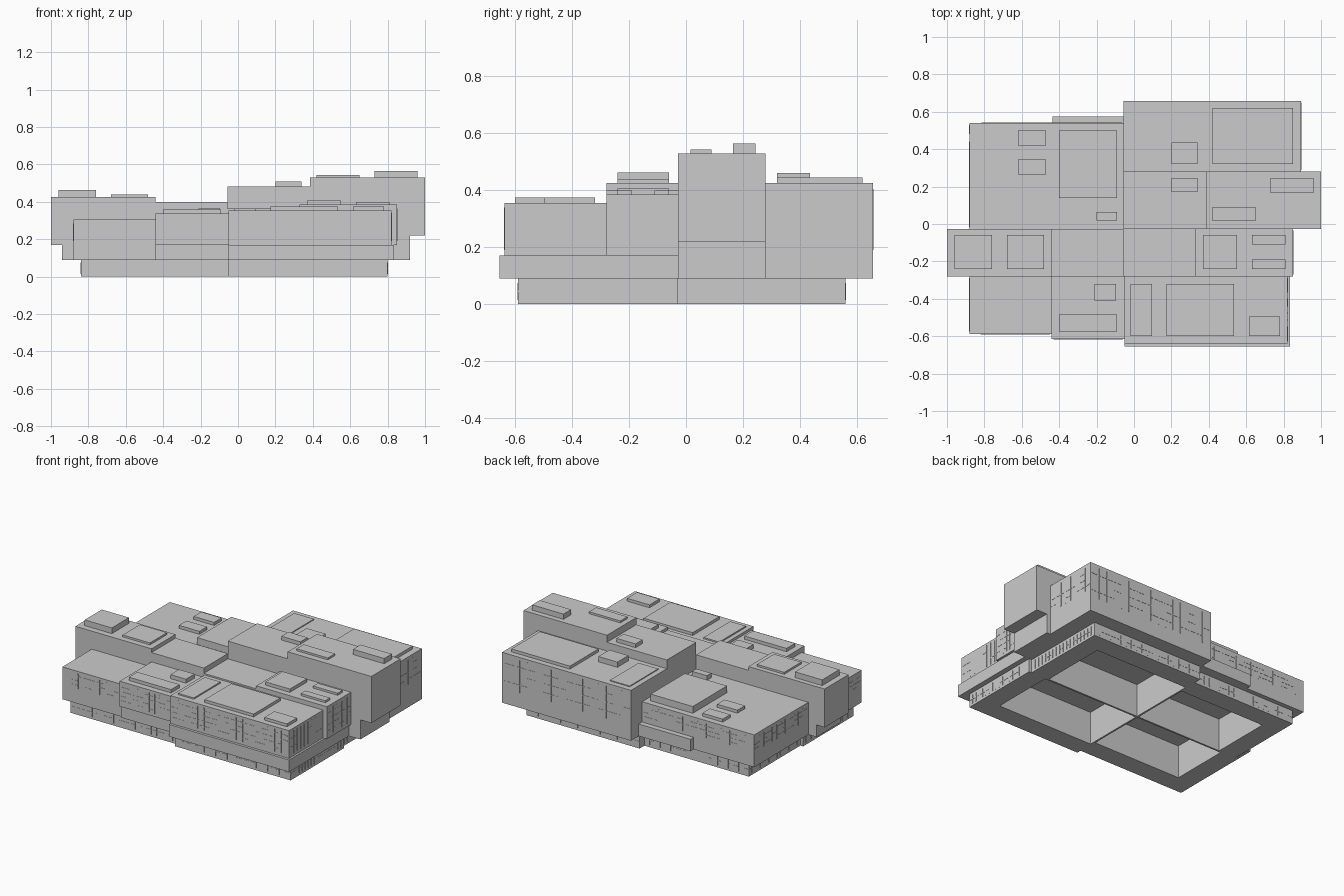
import bpy, bmesh, random
from mathutils import Vector
random.seed(4)

def add_box(bm, x0, x1, y0, y1, z0, z1):
    vs = bmesh.ops.create_cube(bm, size=1)['verts']
    for v in vs:
        v.co = Vector((x0 if v.co.x < 0 else x1,
                       y0 if v.co.y < 0 else y1,
                       z0 if v.co.z < 0 else z1))

def make(name, boxes):
    bm = bmesh.new()
    for b in boxes:
        add_box(bm, *b)
    me = bpy.data.meshes.new(name)
    bm.to_mesh(me)
    bm.free()
    ob = bpy.data.objects.new(name, me)
    bpy.context.collection.objects.link(ob)
    return ob

def facade(name, axis, pos, a0, a1, z0, z1, cols, rows):
    """Thin raised glazing bars on a wall facing along an axis."""
    t, d = 0.0025, 0.0015
    def bar(a, b, c, e):
        if axis == 'x':
            return (pos - d, pos + d, a, b, c, e)
        return (a, b, pos - d, pos + d, c, e)
    bars = []
    ca, cz = (a1 - a0) / cols, (z1 - z0) / rows
    for i in range(1, cols):
        a = a0 + i * ca
        bars.append(bar(a - t, a + t, z0 + 0.01, z1 - 0.01))
    for r in range(1, rows):
        for i in range(cols):
            if random.random() < 0.65:
                z = z0 + r * cz
                bars.append(bar(a0 + i * ca, a0 + (i + 1) * ca, z - t, z + t))
    make(name, bars)

# Hollow base: four open-bottomed quadrants, thick outer and thin inner walls
SX, SY, W, T, CEIL = -0.05, -0.03, 0.13, 0.006, 0.22
cutters = []
for name, ox, oy in [("front_right", 0.80, -0.59), ("front_left", -0.84, -0.56),
                     ("back_right", 0.78, 0.56), ("back_left", -0.82, 0.51)]:
    sx, sy = (1 if ox > 0 else -1), (1 if oy > 0 else -1)
    x0, x1 = sorted((SX, ox))
    y0, y1 = sorted((SY, oy))
    wx = sorted((ox, ox - sx * W))
    wy = sorted((oy, oy - sy * W))
    px = sorted((SX, SX + sx * T))
    py = sorted((SY, SY + sy * T))
    make("base_" + name, [(*wx, y0, y1, 0, 0.09), (x0, x1, *wy, 0, 0.09),
                          (*px, y0, y1, 0, 0.09), (x0, x1, *py, 0, 0.09)])
    cx = sorted((SX + sx * T, ox - sx * W))
    cy = sorted((SY + sy * T, oy - sy * W))
    cut = make("cavity_cutter_" + name, [(*cx, *cy, -0.1, CEIL)])
    cut.hide_render = True
    cut.hide_viewport = True
    cutters.append(cut)
    facade("base_side_bars_" + name, 'x', ox, y0, y1, 0.005, 0.085, 18, 2)
    facade("base_end_bars_" + name, 'y', oy, x0, x1, 0.005, 0.085, 20, 2)

# Podium and main blocks: x0, x1, y0, y1, z0, z1
M = -0.028
blocks = {
    "front_left_block": (-0.88, -0.44, -0.588, -0.28, 0.09, 0.305),
    "front_middle_podium": (-0.44, -0.05, -0.60, -0.28, 0.09, 0.17),
    "front_middle_block": (-0.44, -0.05, -0.615, -0.28, 0.17, 0.338),
    "front_right_podium": (-0.05, 0.835, -0.655, -0.28, 0.09, 0.17),
    "front_right_block": (-0.05, 0.822, -0.638, -0.28, 0.17, 0.355),
    "middle_podium": (-0.94, 0.835, -0.28, M, 0.09, 0.17),
    "left_wing": (-1.0, -0.44, -0.28, M, 0.17, 0.425),
    "middle_block": (-0.44, -0.055, -0.28, M, 0.17, 0.40),
    "middle_link": (-0.055, 0.33, -0.28, M, 0.17, 0.365),
    "right_wing": (0.33, 0.85, -0.28, M, 0.17, 0.385),
    "rear_podium": (-0.05, 0.92, M, 0.28, 0.09, 0.22),
    "tower_left": (-0.055, 0.385, M, 0.28, 0.22, 0.483),
    "tower_right": (0.385, 1.0, M, 0.28, 0.22, 0.53),
    "back_right_block": (-0.055, 0.893, 0.28, 0.657, 0.09, 0.425),
    "back_left_block": (-0.88, -0.055, M, 0.54, 0.09, 0.305),
    "back_ledge": (-0.435, -0.055, 0.54, 0.575, 0.09, 0.17),
}
for n, b in blocks.items():
    ob = make(n, [b])
    if b[4] < CEIL and n != "back_ledge":
        for c in cutters:
            m = ob.modifiers.new("cavity", 'BOOLEAN')
            m.operation, m.solver, m.object = 'DIFFERENCE', 'EXACT', c

# Rooftop boxes: x0, x1, y0, y1, roof level, top
roofs = [
    (-0.96, -0.76, -0.24, -0.06, 0.425, 0.463), (-0.68, -0.48, -0.24, -0.06, 0.425, 0.438),
    (-0.62, -0.47, 0.42, 0.50, 0.305, 0.325), (-0.62, -0.47, 0.265, 0.345, 0.305, 0.325),
    (-0.40, -0.09, 0.14, 0.50, 0.305, 0.35), (-0.20, -0.09, 0.02, 0.065, 0.305, 0.335),
    (-0.02, 0.125, 0.32, 0.62, 0.425, 0.431), (0.42, 0.85, 0.32, 0.62, 0.425, 0.445),
    (0.20, 0.34, 0.32, 0.435, 0.425, 0.46), (0.20, 0.34, 0.17, 0.245, 0.483, 0.508),
    (0.42, 0.65, 0.015, 0.09, 0.53, 0.543), (0.73, 0.96, 0.165, 0.245, 0.53, 0.565),
    (0.37, 0.55, -0.24, -0.06, 0.385, 0.407), (0.63, 0.81, -0.11, -0.06, 0.385, 0.399),
    (0.63, 0.81, -0.24, -0.19, 0.385, 0.399), (-0.02, 0.095, -0.60, -0.32, 0.355, 0.364),
    (0.175, 0.535, -0.60, -0.32, 0.355, 0.374), (0.615, 0.78, -0.60, -0.495, 0.355, 0.374),
    (-0.40, -0.09, -0.575, -0.485, 0.338, 0.36), (-0.21, -0.095, -0.41, -0.32, 0.338, 0.365),
]
for i, (x0, x1, y0, y1, z0, z1) in enumerate(roofs):
    make(f"roof_box_{i + 1}", [(x0, x1, y0, y1, z0, z1)])

# Glazing bars on the outer walls
facade("front_left_bars", 'y', -0.588, -0.87, -0.45, 0.18, 0.30, 8, 4)
facade("front_middle_bars", 'y', -0.615, -0.43, -0.06, 0.18, 0.33, 9, 5)
facade("front_right_bars", 'y', -0.638, -0.04, 0.81, 0.18, 0.35, 18, 5)
facade("right_front_bars", 'x', 0.822, -0.625, -0.29, 0.18, 0.35, 9, 3)
facade("right_wing_bars", 'x', 0.85, -0.27, -0.035, 0.18, 0.375, 8, 5)
facade("tower_bars", 'x', 0.9985, -0.015, 0.27, 0.23, 0.52, 4, 4)
facade("right_back_bars", 'x', 0.893, 0.29, 0.65, 0.23, 0.415, 8, 4)
facade("back_right_bars", 'y', 0.657, -0.045, 0.88, 0.18, 0.415, 16, 4)
facade("back_left_bars", 'y', 0.54, -0.87, -0.065, 0.18, 0.295, 14, 4)
facade("left_wing_bars", 'x', -0.9985, -0.27, -0.035, 0.18, 0.415, 6, 4)
facade("left_front_bars", 'x', -0.88, -0.575, -0.29, 0.18, 0.295, 7, 4)
facade("left_back_bars", 'x', -0.88, -0.015, 0.53, 0.18, 0.295, 12, 4)
